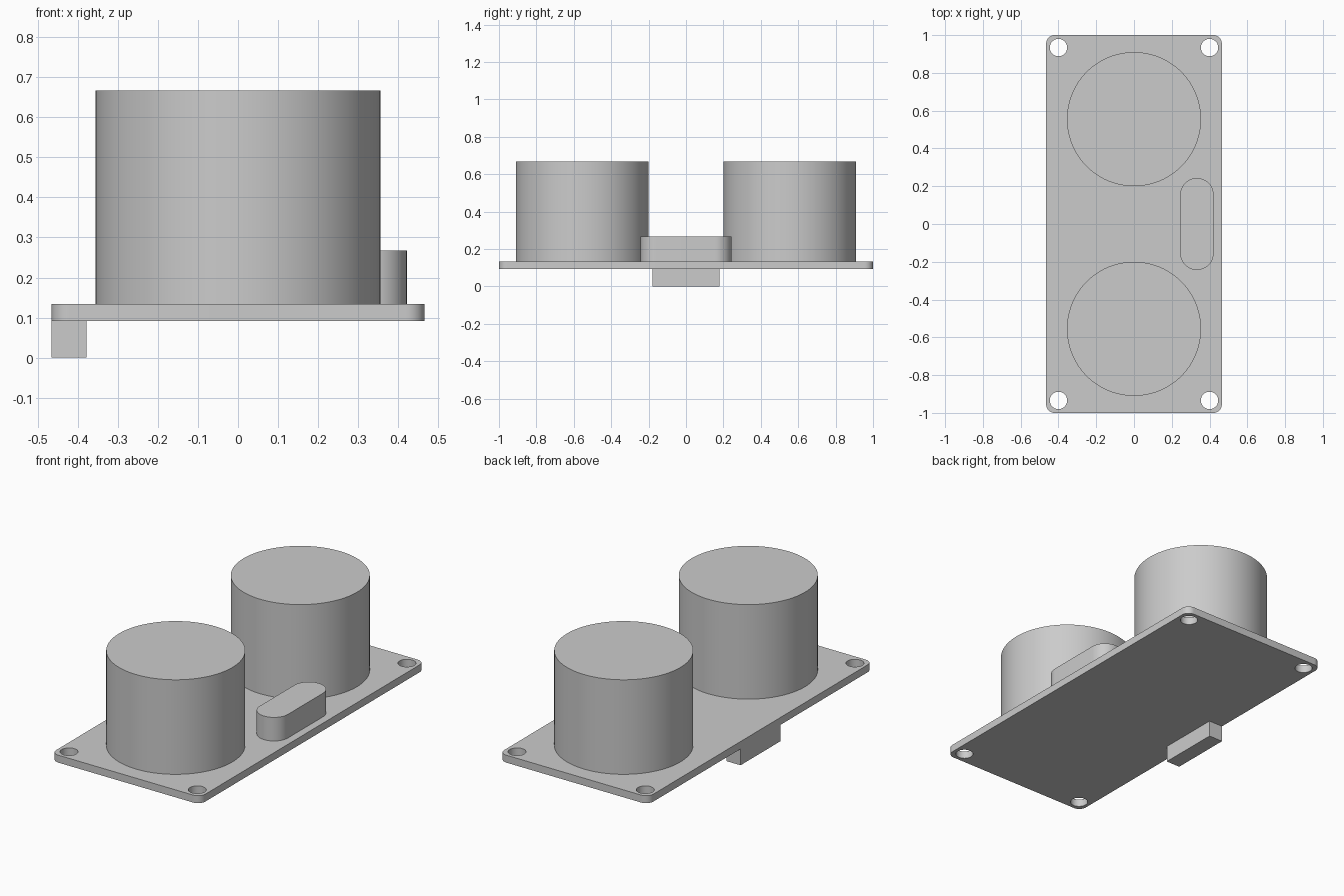
import bpy, bmesh
from math import cos, sin, pi, radians

if "Cube" in bpy.data.objects:
    bpy.data.objects.remove(bpy.data.objects["Cube"], do_unlink=True)

GREY = (0.6, 0.6, 0.6, 1.0)
grey = bpy.data.materials.new("light_grey")
grey.use_nodes = True
grey.diffuse_color = GREY
grey.node_tree.nodes["Principled BSDF"].inputs["Base Color"].default_value = GREY


def circle(cx, cy, r, n=64):
    return [(cx + r * cos(2 * pi * i / n), cy + r * sin(2 * pi * i / n)) for i in range(n)]


def rounded_rect(cx, cy, hx, hy, r, n=12):
    """Outline of a rectangle with half sizes hx, hy and corner radius r."""
    pts = []
    for q, (sx, sy) in enumerate([(1, 1), (-1, 1), (-1, -1), (1, -1)]):
        for i in range(n + 1):
            a = (q + i / n) * pi / 2
            pts.append((cx + sx * (hx - r) + r * cos(a), cy + sy * (hy - r) + r * sin(a)))
    return pts


def extrude_outlines(name, outlines, z0, z1):
    """Fill the outlines (inner ones become holes) and extrude from z0 to z1."""
    curve = bpy.data.curves.new(name, 'CURVE')
    curve.dimensions = '2D'
    curve.fill_mode = 'BOTH'
    curve.extrude = (z1 - z0) / 2
    for pts in outlines:
        spline = curve.splines.new('POLY')
        spline.points.add(len(pts) - 1)
        for point, (x, y) in zip(spline.points, pts):
            point.co = (x, y, 0, 1)
        spline.use_cyclic_u = True
    temp = bpy.data.objects.new(name + "_outline", curve)
    bpy.context.collection.objects.link(temp)
    bpy.context.view_layer.update()
    deps = bpy.context.evaluated_depsgraph_get()
    mesh = bpy.data.meshes.new_from_object(temp.evaluated_get(deps))
    bpy.data.objects.remove(temp, do_unlink=True)
    bpy.data.curves.remove(curve)

    # weld caps to walls
    bm = bmesh.new()
    bm.from_mesh(mesh)
    bmesh.ops.remove_doubles(bm, verts=bm.verts, dist=0.0001)
    bmesh.ops.translate(bm, verts=bm.verts, vec=(0, 0, (z0 + z1) / 2))
    bmesh.ops.recalc_face_normals(bm, faces=bm.faces)
    bm.to_mesh(mesh)
    bm.free()
    mesh.name = name
    mesh.materials.clear()
    mesh.materials.append(grey)
    obj = bpy.data.objects.new(name, mesh)
    bpy.context.collection.objects.link(obj)
    bpy.ops.object.select_all(action='DESELECT')
    obj.select_set(True)
    bpy.context.view_layer.objects.active = obj
    bpy.ops.object.shade_smooth_by_angle(angle=radians(30))
    return obj


BOTTOM, TOP = 0.092, 0.134

# Circuit board with four mounting holes
holes = [circle(sx * 0.4, sy * 0.934, 0.046, 32) for sx in (-1, 1) for sy in (-1, 1)]
extrude_outlines("board", [rounded_rect(0, 0, 0.465, 1.0, 0.045)] + holes, BOTTOM, TOP)

# Two sensor cylinders
for name, y in (("front_sensor", -0.555), ("back_sensor", 0.555)):
    extrude_outlines(name, [circle(0, y, 0.355, 96)], TOP, 0.667)

# Rounded oscillator can between the sensors
extrude_outlines("oscillator", [rounded_rect(0.333, 0, 0.088, 0.243, 0.087)], TOP, 0.267)

# Connector block under the right edge
x0, x1, hy = -0.465, -0.378, 0.178
extrude_outlines("connector", [[(x0, -hy), (x1, -hy), (x1, hy), (x0, hy)]], 0, BOTTOM)
